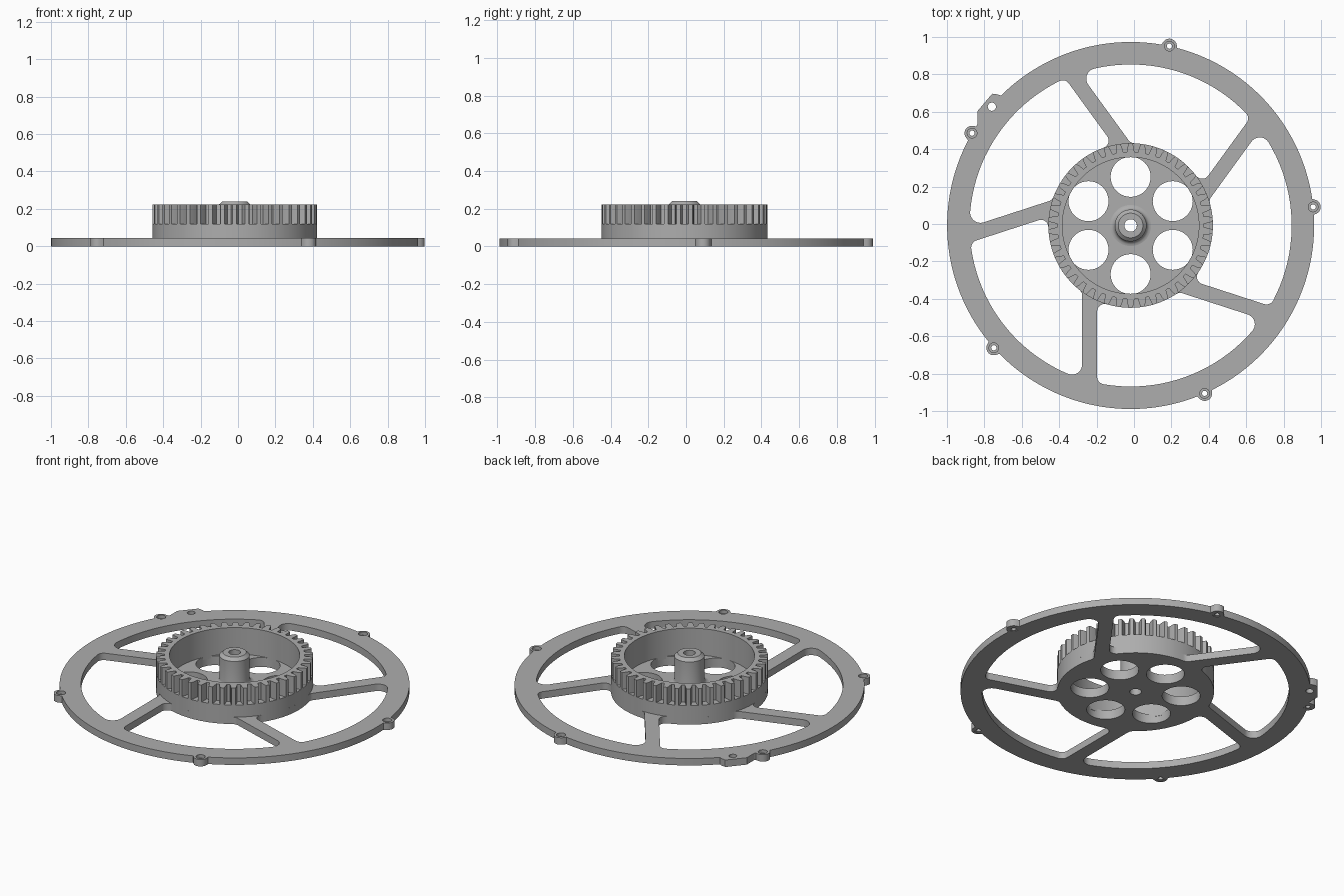
import bpy, bmesh
from math import sin, cos, pi, radians, sqrt, atan2, ceil
from mathutils import Vector, geometry

cube = bpy.data.objects.get("Cube")
if cube:
    bpy.data.objects.remove(cube)

CX, CY = -0.018, -0.008          # wheel axis
RIM, RIM_IN, DRUM, WALL = 0.981, 0.861, 0.44, 0.365
THICK, FLOOR, GEAR_Z, GEAR_TOP = 0.043, 0.058, 0.118, 0.222
BORE, TEETH = 0.033, 42

grey = bpy.data.materials.new("grey plastic")
grey.use_nodes = True
grey.diffuse_color = (0.42, 0.42, 0.42, 1)
grey.node_tree.nodes["Principled BSDF"].inputs["Base Color"].default_value = grey.diffuse_color


def polar(r, a):
    return Vector((r * cos(a), r * sin(a)))


def arc(centre, r, a0, a1, step=radians(3)):
    n = max(3, ceil(abs(a1 - a0) / step))
    return [centre + polar(r, a0 + (a1 - a0) * i / n) for i in range(n + 1)]


def circle(r, centre=Vector((0, 0)), n=40):
    return [centre + polar(r, 2 * pi * i / n) for i in range(n)]


def finish(name, mesh):
    obj = bpy.data.objects.new(name, mesh)
    bpy.context.collection.objects.link(obj)
    obj.location = (CX, CY, 0)
    mesh.materials.clear()
    mesh.materials.append(grey)
    bpy.ops.object.select_all(action="DESELECT")
    obj.select_set(True)
    bpy.context.view_layer.objects.active = obj
    bpy.ops.object.shade_smooth_by_angle(angle=radians(30))
    return obj


def slab(name, outlines, z0, z1):
    """Filled outline with holes, extruded from z0 to z1."""
    curve = bpy.data.curves.new(name + " outline", "CURVE")
    curve.dimensions, curve.fill_mode = "2D", "BOTH"
    curve.extrude = (z1 - z0) / 2
    for pts in outlines:
        spline = curve.splines.new("POLY")
        spline.points.add(len(pts) - 1)
        for sp, p in zip(spline.points, pts):
            sp.co = (p.x, p.y, 0, 1)
        spline.use_cyclic_u = True
    temp = bpy.data.objects.new("temp", curve)
    bpy.context.collection.objects.link(temp)
    deps = bpy.context.evaluated_depsgraph_get()
    mesh = bpy.data.meshes.new_from_object(temp.evaluated_get(deps))
    bpy.data.objects.remove(temp)
    bm = bmesh.new()
    bm.from_mesh(mesh)
    bmesh.ops.remove_doubles(bm, verts=bm.verts, dist=1e-5)
    bmesh.ops.translate(bm, verts=bm.verts, vec=(0, 0, (z0 + z1) / 2))
    bmesh.ops.recalc_face_normals(bm, faces=bm.faces)
    bm.to_mesh(mesh)
    bm.free()
    return finish(name, mesh)


def lathe(name, profile, n=48):
    """Closed (radius, z) profile turned about the axis."""
    bm = bmesh.new()
    vs = [bm.verts.new((r, 0, z)) for r, z in profile]
    es = [bm.edges.new((vs[i], vs[(i + 1) % len(vs)])) for i in range(len(vs))]
    bmesh.ops.spin(bm, geom=vs + es, axis=(0, 0, 1), cent=(0, 0, 0),
                   angle=2 * pi, steps=n)
    bmesh.ops.remove_doubles(bm, verts=bm.verts, dist=1e-5)
    bmesh.ops.recalc_face_normals(bm, faces=bm.faces)
    mesh = bpy.data.meshes.new(name)
    bm.to_mesh(mesh)
    bm.free()
    return finish(name, mesh)


# Rim outline: circle swollen by five screw ears and one angular tab
EAR = 0.04
ear_angles = [radians(5.8 + 72 * k) for k in range(5)]
tab = [Vector(p) for p in ((-0.78, 0.5), (-0.82, 0.53), (-0.82, 0.61),
                           (-0.74, 0.705), (-0.705, 0.7), (-0.66, 0.66))]


def rim_point(a):
    r = RIM
    for e in ear_angles:
        side = RIM * sin(a - e)
        if cos(a - e) > 0 and abs(side) < EAR:
            r = max(r, RIM * cos(a - e) + sqrt(EAR ** 2 - side ** 2))
    for p, q in zip(tab, tab[1:]):
        hit = geometry.intersect_line_line_2d(Vector((0, 0)), polar(2, a), p, q)
        if hit:
            r = max(r, hit.length)
    return polar(r, a)


rim_outline = [rim_point(2 * pi * i / 1080) for i in range(1080)]

# Windows between the five offset spokes, with filleted corners
OFFSET, HALF = -0.219, 0.04


def corner(spoke, side, fillet, outer):
    v = OFFSET + side * (HALF + fillet)
    reach = RIM_IN - fillet if outer else DRUM + fillet
    u = sqrt(reach ** 2 - v ** 2)
    phi = atan2(v, u)
    centre = polar(reach, spoke + phi)
    if outer:
        a0, a1 = (-pi / 2, phi) if side > 0 else (phi, pi / 2)
    else:
        a0, a1 = (phi + pi, 1.5 * pi) if side > 0 else (pi / 2, phi + pi)
    return arc(centre, fillet, spoke + a0, spoke + a1, radians(12)), spoke + phi


def window(k):
    s0, s1 = radians(-90 + 72 * k), radians(-18 + 72 * k)
    in0, ia0 = corner(s0, 1, 0.04, False)
    out0, oa0 = corner(s0, 1, 0.04, True)
    out1, oa1 = corner(s1, -1, 0.055, True)
    in1, ia1 = corner(s1, -1, 0.04, False)
    zero = Vector((0, 0))
    return (in0 + out0 + arc(zero, RIM_IN, oa0, oa1)[1:-1] + out1 + in1
            + arc(zero, DRUM, ia1, ia0)[1:-1])


windows = [window(k) for k in range(5)]
round_holes = [circle(0.107, polar(0.26, radians(30 + 60 * k))) for k in range(6)]
ears = [polar(RIM, a) for a in ear_angles]
ear_holes = [circle(0.026, c, 24) for c in ears]
tab_hole = circle(0.022, Vector((-0.742, 0.635)), 24)

slab("spoked_rim", [rim_outline, circle(BORE), tab_hole] + windows
     + round_holes + ear_holes, 0, THICK)
slab("drum_floor", [circle(WALL + 0.01, n=96), circle(BORE)] + round_holes, THICK, FLOOR)

# Narrow lower step inside each screw ear
for i, c in enumerate(ears):
    slab(f"screw_seat_{i + 1}", [circle(0.027, c, 24), circle(0.014, c, 24)], 0.001, 0.022)

# Drum wall and toothed ring
slab("drum_wall", [circle(DRUM, n=120), circle(WALL, n=120)], THICK, GEAR_Z)
pitch = 2 * pi / TEETH
teeth = []
for t in range(TEETH):
    mid = pi / 2 + t * pitch
    for r, f in ((0.393, -0.34), (0.42, -0.26), (DRUM, -0.16),
                 (DRUM, 0.16), (0.42, 0.26), (0.393, 0.34)):
        teeth.append(polar(r, mid + f * pitch))
slab("gear_ring", [teeth, circle(WALL, n=120)], GEAR_Z, GEAR_TOP)

# Centre hub with flared foot, chamfered top and bore
flare = [(0.11 - 0.025 * sin(a), FLOOR + 0.025 * (1 - cos(a)))
         for a in (pi / 8 * i for i in range(5))]
lathe("centre_hub", [(BORE, THICK)] + [(0.11, THICK)] + flare
      + [(0.085, 0.222), (0.066, 0.24), (BORE, 0.24)])
